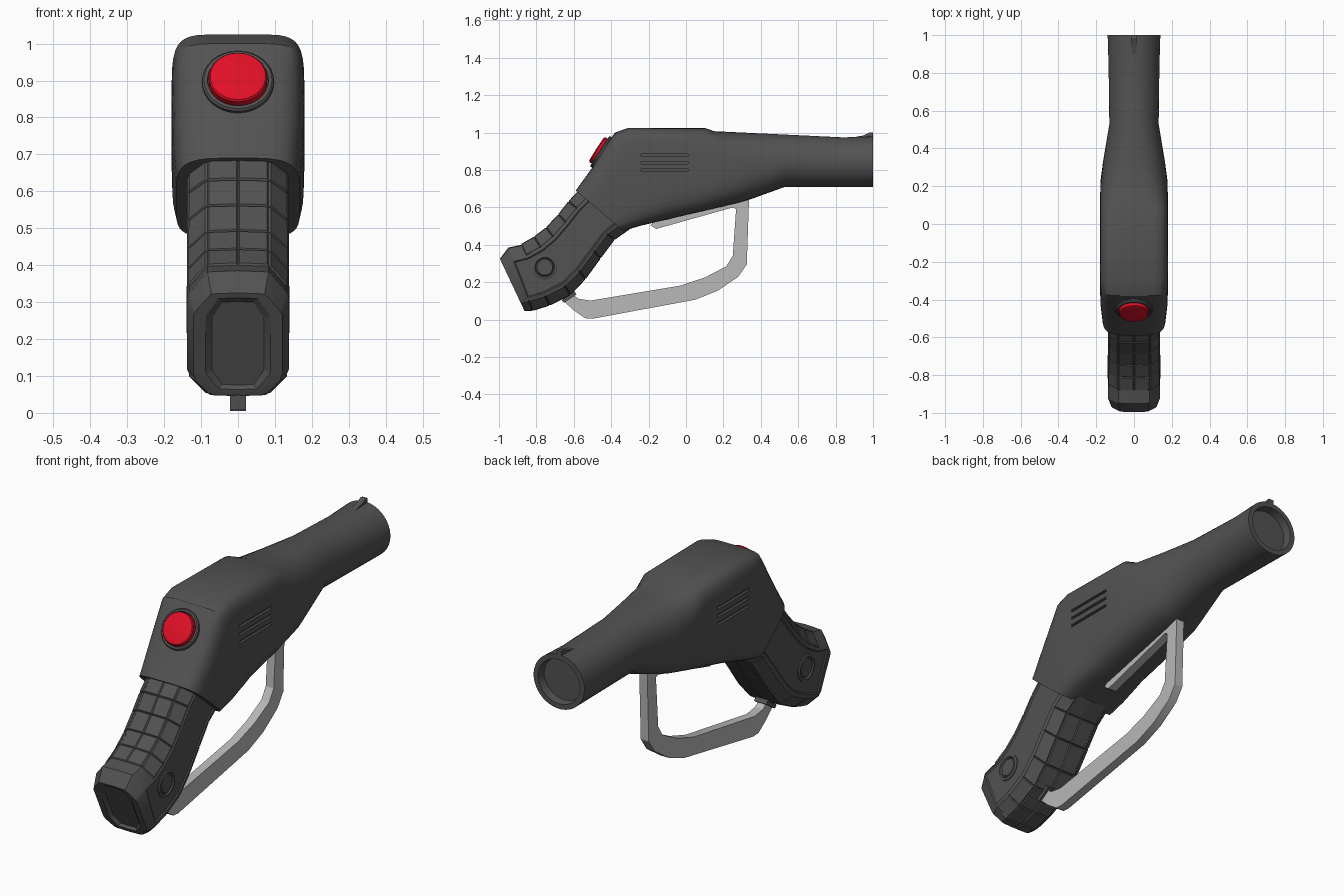
import bpy, bmesh, math
from mathutils import Vector, Matrix

if "Cube" in bpy.data.objects:
    bpy.data.objects.remove(bpy.data.objects["Cube"])


def mat(name, rgb):
    m = bpy.data.materials.new(name)
    m.diffuse_color = (*rgb, 1)
    m.use_nodes = True
    m.node_tree.nodes["Principled BSDF"].inputs["Base Color"].default_value = m.diffuse_color
    return m


DARK = mat("dark_plastic", (0.085, 0.085, 0.085))
STEEL = mat("light_metal", (0.48, 0.48, 0.48))
RED = mat("red", (0.75, 0.005, 0.02))


def finish(name, bm, m, angle=30):
    bmesh.ops.recalc_face_normals(bm, faces=bm.faces)
    me = bpy.data.meshes.new(name)
    bm.to_mesh(me)
    bm.free()
    ob = bpy.data.objects.new(name, me)
    bpy.context.collection.objects.link(ob)
    me.materials.append(m)
    bpy.ops.object.select_all(action='DESELECT')
    ob.select_set(True)
    bpy.context.view_layer.objects.active = ob
    bpy.ops.object.shade_smooth_by_angle(angle=math.radians(angle))
    return ob


def loft(sections):
    """Sections: (top (y,z), bottom (y,z), half width, ring of unit (u,v))."""
    bm, loops = bmesh.new(), []
    for top, bot, hw, ring in sections:
        t, b = Vector((0, *top)), Vector((0, *bot))
        c, h = (t + b) / 2, (t - b) / 2
        loops.append([bm.verts.new(c + h * v + Vector((hw * u, 0, 0))) for u, v in ring])
    n = len(loops[0])
    for a, b in zip(loops, loops[1:]):
        for k in range(n):
            bm.faces.new((a[k], a[(k + 1) % n], b[(k + 1) % n], b[k]))
    bm.faces.new(loops[0])
    bm.faces.new(loops[-1])
    bmesh.ops.recalc_face_normals(bm, faces=bm.faces)
    return bm


def oval(e_top, e_bot, n=40):
    """Superellipse ring: exponent 2 is round, higher is boxier."""
    pts = []
    for i in range(n):
        a = 2 * math.pi * (i + 0.5) / n
        c, s = math.cos(a), math.sin(a)
        e = 2 / (e_top if s > 0 else e_bot)
        pts.append((math.copysign(abs(c) ** e, c), math.copysign(abs(s) ** e, s)))
    return pts


def plate(name, profile, half, m):
    """Extrude a (y,z) outline symmetrically across x."""
    bm = bmesh.new()
    f = bm.faces.new([bm.verts.new((-half, y, z)) for y, z in profile])
    new = bmesh.ops.extrude_face_region(bm, geom=[f])['geom']
    bmesh.ops.translate(bm, vec=(2 * half, 0, 0), verts=[g for g in new if isinstance(g, bmesh.types.BMVert)])
    return finish(name, bm, m, 25)


def lathe(name, profile, centre, normal, m, n=32):
    """Spin an (r, height) outline about an axis pointing along normal."""
    M = Matrix.Translation(centre) @ Vector(normal).to_track_quat('Z', 'Y').to_matrix().to_4x4()
    bm = bmesh.new()
    loops = [[bm.verts.new(M @ Vector((r * math.cos(2 * math.pi * k / n), r * math.sin(2 * math.pi * k / n), h)))
              for k in range(n)] for r, h in profile]
    for a, b in zip(loops, loops[1:]):
        for k in range(n):
            bm.faces.new((a[k], a[(k + 1) % n], b[(k + 1) % n], b[k]))
    bm.faces.new(loops[0])
    bm.faces.new(loops[-1])
    return finish(name, bm, m)


# body and barrel in one loft, with a recessed muzzle
R = oval(2, 2)
body = finish("body", loft([
    ((-.59, .69), (-.335, .475), .168, oval(4, 5)),
    ((-.50, .815), (-.25, .50), .178, oval(4.5, 5)),
    ((-.42, .945), (-.16, .522), .18, oval(5, 4.5)),
    ((-.38, 1.0), (-.10, .535), .18, oval(6, 4)),
    ((-.31, 1.025), (-.03, .552), .18, oval(6, 4)),
    ((.10, 1.025), (.12, .587), .18, oval(5, 3.5)),
    ((.15, 1.008), (.28, .625), .178, oval(3, 3)),
    ((.32, 1.0), (.35, .645), .163, oval(2.4, 2.6)),
    ((.53, .99), (.53, .71), .131, R),
    ((.84, .975), (.84, .71), .135, R),
    ((1.0, .98), (1.0, .71), .14, R),
    ((1.0, .955), (1.0, .735), .115, R),
    ((.96, .95), (.96, .74), .11, R)]), DARK)

# vent slots cut into both sides
bm = bmesh.new()
for sx in (-1, 1):
    for z in (.80, .84, .88):
        bmesh.ops.create_cube(bm, size=1, matrix=Matrix.Translation((sx * .182, -.115, z))
                              @ Matrix.Diagonal((.03, .25, .013, 1)))
cutter = finish("vent_cutter", bm, DARK)
cutter.hide_render = True
cutter.hide_set(True)
mod = body.modifiers.new("vents", 'BOOLEAN')
mod.object, mod.operation, mod.solver = cutter, 'DIFFERENCE', 'EXACT'

# grip with raised pads, recessed side panels and a recessed butt plate
half = [(0, 1), (.6, .98), (.96, .64), (1, .56), (1, -.6), (.96, -.68), (.6, -.98), (0, -1)]
G = half + [(-u, v) for u, v in half[-2:0:-1]]
bm = loft([(t, b, w, G) for t, b, w in [
    ((-.55, .71), (-.30, .49), .138),
    ((-.625, .63), (-.385, .43), .138),
    ((-.68, .56), (-.46, .33), .138),
    ((-.745, .49), (-.54, .22), .138),
    ((-.81, .44), (-.62, .135), .138),
    ((-.88, .40), (-.73, .08), .138),
    ((-.95, .385), (-.82, .052), .138),
    ((-.995, .325), (-.865, .05), .12),
    ((-.988, .312), (-.871, .063), .088),
    ((-.968, .302), (-.861, .075), .070)]])
quads = [f for f in bm.faces if len(f.verts) == 4 and f.calc_center_median().y > -.86]
pads = [f for f in quads if abs(f.normal.x) < .9]
sides = [f for f in quads if abs(f.normal.x) > .99]
bmesh.ops.inset_individual(bm, faces=pads, thickness=.006, depth=.005)
bmesh.ops.inset_region(bm, faces=sides, thickness=.006, depth=-.005, use_even_offset=True)
finish("grip", bm, DARK, 25)

# round bosses on the grip sides
for sx, side in ((-1, "left"), (1, "right")):
    lathe("grip_boss_" + side, [(.066, -.02), (.066, .003), (.061, .006), (.053, .006), (.049, -.001),
                                (.046, -.001), (.042, .004), (.01, .004)],
          (sx * .134, -.755, .28), (sx, 0, 0), DARK)

# red push button and its collar on the sloped face
N = Vector((0, -.84, .54)).normalized()
P = Vector((0, -.478, .912))
lathe("button_collar", [(.097, -.07), (.097, -.025), (.092, -.019), (.083, -.019), (.081, -.03)], P, N, DARK)
lathe("push_button", [(.079, -.05), (.079, -.006), (.075, -.001), (.068, .001), (.02, .002)], P, N, RED)

# lever guard: closed band with a strip under the body
plate("guard", [
    (.337, .645), (.325, .295), (.28, .23), (.17, .155), (.05, .107), (-.50, .005), (-.54, .008),
    (-.60, .05), (-.66, .105), (-.62, .145), (-.575, .112), (-.51, .102), (-.03, .182), (.10, .225),
    (.215, .285), (.25, .34), (.268, .592), (.25, .60), (-.16, .485), (-.19, .505), (-.15, .54), (.30, .66)],
    .022, STEEL)
plate("guard_clip", [(-.665, .103), (-.652, .09), (-.585, .135), (-.60, .155)], .034, DARK)

# sight wedge at the muzzle
plate("sight", [(.84, .965), (.95, .985), (.985, 1.002), (1.0, 1.0), (1.0, .96)], .014, DARK)
